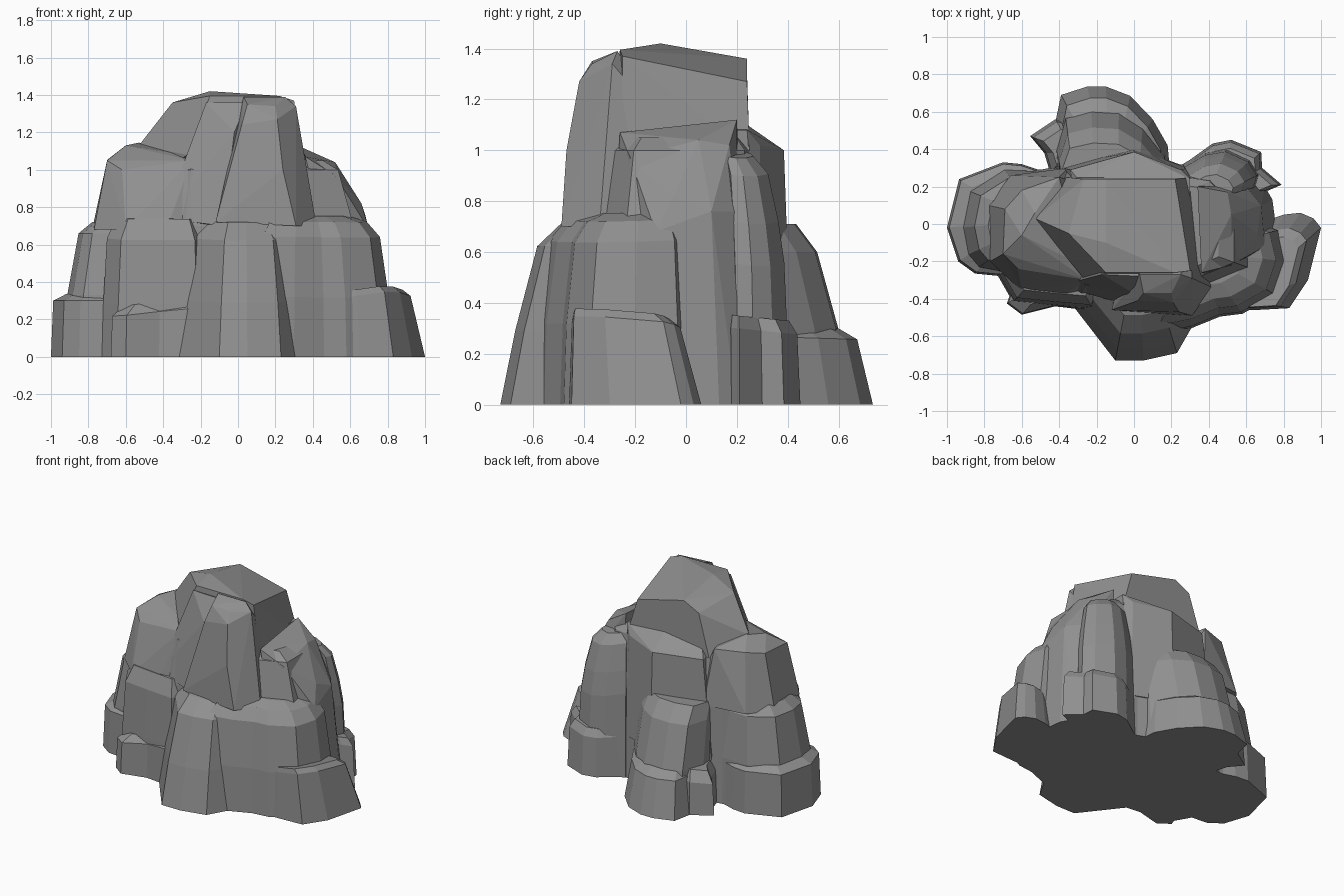
import bpy, bmesh
from mathutils import Vector

rock = bpy.data.materials.new("dark_rock")
rock.diffuse_color = (.28, .28, .28, 1)


def finish(bm, name):
    bmesh.ops.recalc_face_normals(bm, faces=bm.faces)
    me = bpy.data.meshes.new(name)
    bm.to_mesh(me)
    bm.free()
    me.materials.append(rock)
    ob = bpy.data.objects.new(name, me)
    bpy.context.collection.objects.link(ob)
    return ob


def column(name, outline, pivot, levels, tilt=(0, 0), kx=1):
    """Loft a ground outline upward, shrinking it about a pivot; the upper rings tilt.
    kx below 1 makes the outline shrink less in x than in y."""
    bm = bmesh.new()
    rings = []
    p = Vector(pivot)
    for z, s in levels:
        ring = []
        for xy in outline:
            d = Vector(xy) - p
            d = Vector((d.x * (1 - (1 - s) * kx), d.y * s))
            dz = (d.x * tilt[0] + d.y * tilt[1]) if z > 0 else 0
            ring.append(bm.verts.new((p.x + d.x, p.y + d.y, z + dz)))
        rings.append(ring)
    n = len(outline)
    for a, b in zip(rings, rings[1:]):
        for i in range(n):
            j = (i + 1) % n
            bm.faces.new((a[i], a[j], b[j], b[i]))
    bm.faces.new(rings[0])
    bm.faces.new(rings[-1])
    return finish(bm, name)


def boulder(name, points):
    """Convex faceted block through the given points."""
    bm = bmesh.new()
    for p in points:
        bm.verts.new(p)
    res = bmesh.ops.convex_hull(bm, input=bm.verts)
    junk = [g for g in res["geom_interior"] if isinstance(g, bmesh.types.BMVert)]
    bmesh.ops.delete(bm, geom=junk, context='VERTS')
    bmesh.ops.dissolve_limit(bm, angle_limit=0.08, verts=bm.verts, edges=bm.edges)
    return finish(bm, name)


# Summit block and the slope on its left
boulder("summit", [
    (-.27, .24, 1.3), (-.35, -.05, 1.36), (-.15, -.1, 1.42), (-.15, -.26, 1.395),
    (.22, -.26, 1.395), (.3, -.25, 1.37), (.28, -.1, 1.295), (.22, .24, 1.27),
    (-.15, .24, 1.36), (-.53, .03, 1.13), (-.36, .25, 1.0), (.3, .25, 1.0),
    (.35, -.25, 1.0), (-.27, -.29, 1.08), (-.53, .05, .9)])

# Gully wall left of the pillar
boulder("gully_wall", [
    (-.17, -.27, 1.36), (.05, -.28, 1.36), (-.27, -.28, 1.1), (-.4, -.33, .74),
    (-.08, -.42, .7), (-.02, -.36, 1.2), (.1, -.1, 1.3), (.1, 0, .7), (-.4, 0, .7)])

# Front pillar beneath the summit
boulder("front_pillar", [
    (.03, -.27, 1.39), (.25, -.27, 1.39), (.05, -.37, 1.35), (.2, -.37, 1.34),
    (.31, -.29, 1.34), (.02, -.41, 1.24), (.21, -.42, 1.27), (-.12, -.46, .72),
    (.24, -.47, 1.0), (.33, -.27, 1.2), (.31, -.49, .7), (.42, -.34, .7),
    (0, 0, 1.0), (.3, 0, 1.0), (0, 0, .7), (.3, 0, .7)])

# Main body
column("body", [(-.72, -.12), (-.74, .14), (-.5, .29), (-.3, .33), (0, .41),
                (.24, .32), (.5, .28), (.66, .1), (.66, -.25), (.3, -.4), (-.3, -.4)],
       (-.03, 0), [(0, 1), (.7, .94), (1.0, .82), (1.05, .7)])

# Shoulder behind the summit
boulder("back_shoulder", [
    (0, .385, 1.0), (-.34, .29, 1.0), (.25, .29, 1.02), (0, .24, 1.1), (-.3, .24, 1.06),
    (.3, .24, 1.08), (0, .41, .3), (-.42, .31, .3), (.28, .3, .3), (-.3, 0, 1.06),
    (.3, 0, 1.08), (0, 0, .3)])

# Left shoulder
boulder("left_shoulder", [
    (-.7, -.16, 1.05), (-.69, .08, 1.06), (-.6, -.06, 1.13), (-.53, .06, 1.145),
    (-.6, .18, 1.08), (-.4, .25, 1.08), (-.28, -.22, 1.08), (-.62, -.24, 1.0),
    (-.25, -.3, 1.05), (-.77, -.2, .68), (-.6, -.36, .68), (-.36, -.37, .74),
    (-.2, -.34, .72), (-.78, .1, .68), (-.66, .26, .68), (-.35, .3, .68), (-.2, .2, .68)])

# Front-left wall and its low toe
column("front_left_wall", [(-.72, -.27), (-.64, -.41), (-.45, -.43), (-.22, -.45),
                           (-.1, -.2), (-.68, -.05)],
       (-.4, -.15), [(0, 1.03), (.3, 1), (.64, .94), (.75, .78)], (0, .06))
column("front_left_toe", [(-.68, -.425), (-.6, -.485), (-.42, -.44), (-.26, -.46),
                          (-.2, -.2), (-.6, -.2)],
       (-.42, -.28), [(0, 1), (.25, .97), (.3, .72)], (.1, .05))

# Front block
column("front_block", [(-.34, -.42), (-.1, -.73), (.05, -.73), (.23, -.69),
                       (.31, -.55), (.45, -.3), (-.3, -.2)],
       (.03, -.15), [(0, 1), (.31, .9), (.64, .75), (.73, .58), (.75, .4)], (0, .04), .85)

# Right block with its ledge
column("right_block", [(.1, -.6), (.3, -.56), (.46, -.495), (.58, -.48), (.76, -.38),
                       (.82, -.2), (.78, -.03), (.4, .1), (.1, -.2)],
       (.35, -.15), [(0, 1), (.33, .97), (.65, .87), (.73, .72), (.76, .5)], (-.02, .03))

# Right foot
column("right_foot", [(.57, -.46), (.65, -.46), (.83, -.45), (.93, -.3), (1, -.02),
                      (.96, .03), (.89, .06), (.8, .05), (.6, -.02)],
       (.57, -.4), [(0, 1), (.31, .82), (.345, .72)], (.15, -.12))

# Upper right column
boulder("right_column", [
    (.74, .13, 0), (.76, -.02, 0), (.7, .2, 0), (.4, .25, 0), (.4, -.1, 0),
    (.7, -.12, .68), (.68, .1, .76), (.6, .2, .76), (.66, -.05, .82),
    (.52, -.22, .97), (.52, .05, 1.04), (.5, .17, 1.02), (.36, -.26, 1.07),
    (.34, .2, 1.12), (.45, -.28, .72)])

# Back-right lobe: low tier and tall part
column("back_right_foot", [(.28, .33), (.42, .43), (.52, .45), (.68, .385), (.685, .3),
                           (.79, .21), (.72, .18), (.3, .1)],
       (.48, .2), [(0, 1), (.3, .95), (.35, .82)], (0, -.1))
column("back_right_column", [(.26, .32), (.38, .39), (.5, .41), (.63, .35), (.68, .27),
                             (.66, .2), (.25, .1)],
       (.38, .12), [(0, 1), (.6, .92), (.76, .84), (.94, .7), (1.0, .5)], (-.15, -.1))

# Back lobe: low tier, tall part and side toe
column("back_foot", [(-.44, .45), (-.39, .69), (-.25, .735), (-.15, .735), (-.02, .685),
                     (.1, .56), (.18, .42), (.2, .2), (-.4, .2)],
       (-.13, .22), [(0, 1), (.27, .88), (.31, .74)], (0, -.03))
column("back_column", [(-.42, .42), (-.37, .6), (-.23, .64), (-.08, .63), (.05, .54),
                       (.17, .38), (.2, .15), (-.4, .15)],
       (-.12, -.05), [(0, 1), (.3, .94), (.6, .82), (.71, .7)], (0, 0), .35)
column("back_side_toe", [(-.45, .28), (-.48, .38), (-.555, .47), (-.42, .56), (-.2, .5),
                         (-.2, .25)],
       (-.32, .38), [(0, 1), (.24, .93), (.31, .7)], (.1, 0))

# Left lobe: low tier and tall part
column("left_foot", [(-1, -.02), (-.935, .24), (-.7, .33), (-.6, .32), (-.45, .27),
                     (-.5, -.15), (-.7, -.28), (-.85, -.265), (-.94, -.2)],
       (-.6, .02), [(0, 1), (.3, .97), (.335, .8)])
column("left_column", [(-.93, -.02), (-.89, .18), (-.7, .3), (-.45, .29), (-.4, -.2),
                       (-.68, -.27), (-.84, -.24), (-.9, -.17)],
       (-.5, .02), [(0, 1), (.33, .96), (.66, .82), (.72, .65)])
